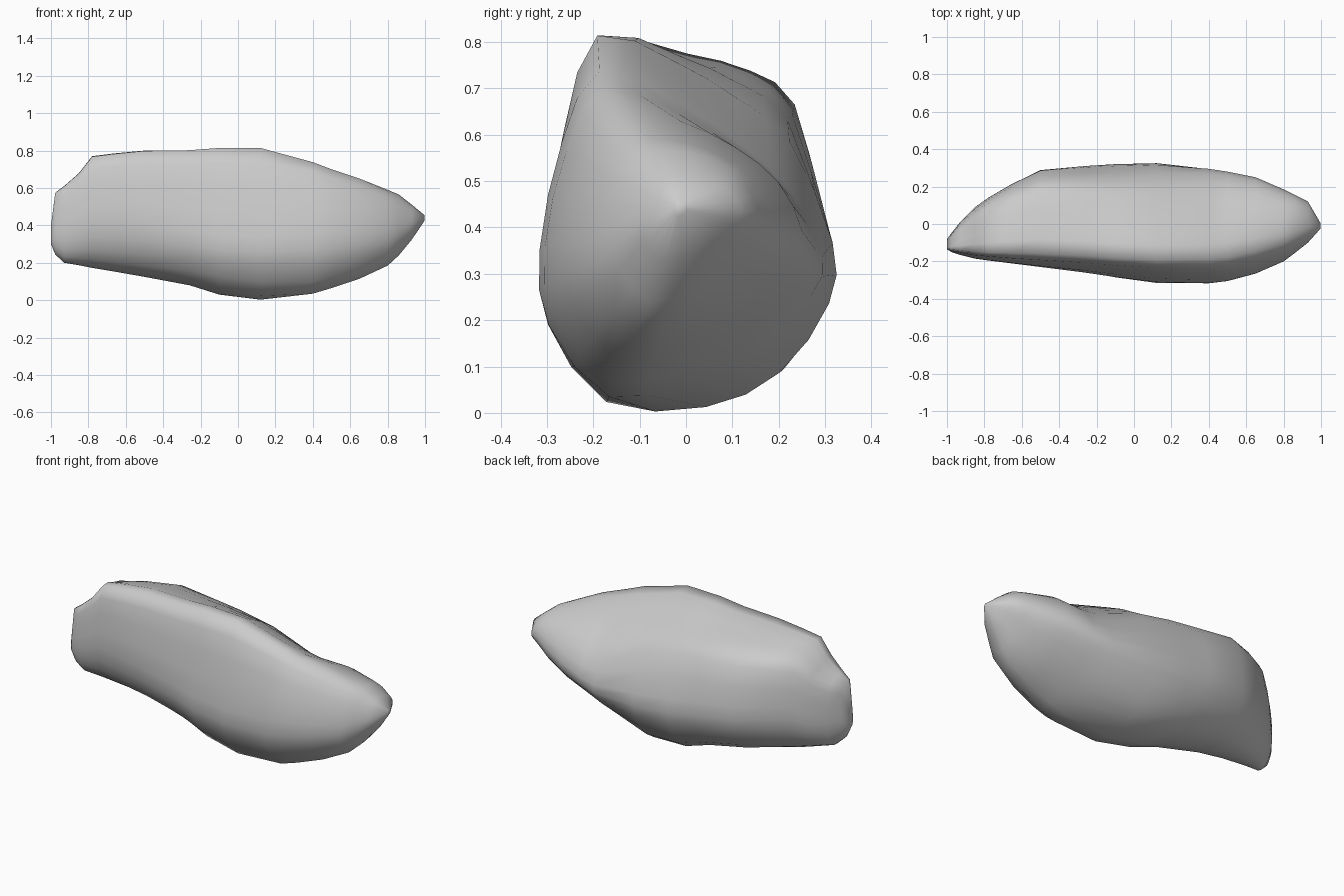
import bpy, bmesh, math
from mathutils import Vector

if "Cube" in bpy.data.objects:
    bpy.data.objects.remove(bpy.data.objects["Cube"])

# stations along the stone: x, y min, y max, z min, z max
STATIONS = [
    (-1.0, -.135, -.08, .30, .40), (-.977, -.15, -.05, .245, .575),
    (-.93, -.165, .01, .20, .61), (-.85, -.185, .09, .187, .68),
    (-.78, -.195, .14, .173, .77), (-.66, -.21, .21, .153, .785),
    (-.5, -.23, .288, .125, .80), (-.26, -.26, .31, .08, .802),
    (-.1, -.285, .32, .03, .814), (.12, -.315, .325, .003, .814),
    (.4, -.317, .295, .035, .738), (.5, -.305, .28, .065, .70),
    (.65, -.265, .25, .115, .65), (.8, -.20, .185, .185, .59),
    (.86, -.155, .155, .24, .565), (.93, -.10, .12, .325, .51),
    (.997, -.025, .005, .425, .455)]

# cross sections in unit space: across (-1 to 1), up (0 to 1)
LEFT = [(-.74, 1), (-.1, .97), (.45, .92), (.82, .81), (.99, .47), (.94, .26),
        (.65, .09), (.2, 0), (-.36, .02), (-.80, .16), (-1, .41), (-.93, .74)]
MIDDLE = [(-.64, 1), (-.1, .94), (.3, .86), (.66, .76), (.99, .46), (.99, .28),
          (.66, .08), (.15, 0), (-.58, .04), (-.97, .24), (-1, .40), (-.85, .74)]
RIGHT = [(-.57, 1), (-.02, .90), (.45, .76), (.8, .61), (1, .43), (.91, .32),
         (.54, .18), (.05, .06), (-.5, 0), (-.93, .22), (-1, .46), (-.84, .79)]
TIP = [(-.5, .98), (0, 1), (.45, .93), (.8, .81), (1, .60), (.87, .42),
       (.5, .24), (.05, .07), (-.5, 0), (-.93, .22), (-1, .48), (-.82, .8)]
SHAPES = [(-1.1, LEFT), (-.6, LEFT), (0, MIDDLE), (.45, RIGHT), (.85, TIP), (1.1, TIP)]


def section(x):
    """Blend the cross sections and round them with a closed spline."""
    for (xa, one), (xb, two) in zip(SHAPES, SHAPES[1:]):
        if xa <= x <= xb:
            t = (x - xa) / (xb - xa)
            pts = [Vector(a).lerp(Vector(b), t) for a, b in zip(one, two)]
            break
    out = []
    n = len(pts)
    for i, p in enumerate(pts):
        a, q, b = pts[i - 1], pts[(i + 1) % n], pts[(i + 2) % n]
        out += [p, (9 * (p + q) - a - b) / 16]
    return out


# stone body lofted through the stations
bm = bmesh.new()
rings = []
for x, y0, y1, z0, z1 in STATIONS:
    pts = section(x)
    lo = [min(p[k] for p in pts) for k in (0, 1)]
    hi = [max(p[k] for p in pts) for k in (0, 1)]
    rings.append([bm.verts.new((x, y0 + (p[0] - lo[0]) / (hi[0] - lo[0]) * (y1 - y0),
                                z0 + (p[1] - lo[1]) / (hi[1] - lo[1]) * (z1 - z0)))
                  for p in pts])
for r, s in zip(rings, rings[1:]):
    for i in range(len(r)):
        j = (i + 1) % len(r)
        bm.faces.new((r[i], r[j], s[j], s[i]))
bm.faces.new(rings[0])
bm.faces.new(rings[-1])
bmesh.ops.recalc_face_normals(bm, faces=bm.faces)
mesh = bpy.data.meshes.new("stone")
bm.to_mesh(mesh)
bm.free()
stone = bpy.data.objects.new("stone", mesh)
bpy.context.collection.objects.link(stone)

# stone grey
mat = bpy.data.materials.new("stone grey")
mat.diffuse_color = (.6, .6, .6, 1)
mat.use_nodes = True
mat.node_tree.nodes["Principled BSDF"].inputs["Base Color"].default_value = mat.diffuse_color
mesh.materials.append(mat)

# soft shading with sharp creases kept
bpy.context.view_layer.objects.active = stone
stone.select_set(True)
bpy.ops.object.shade_smooth_by_angle(angle=math.radians(70))
